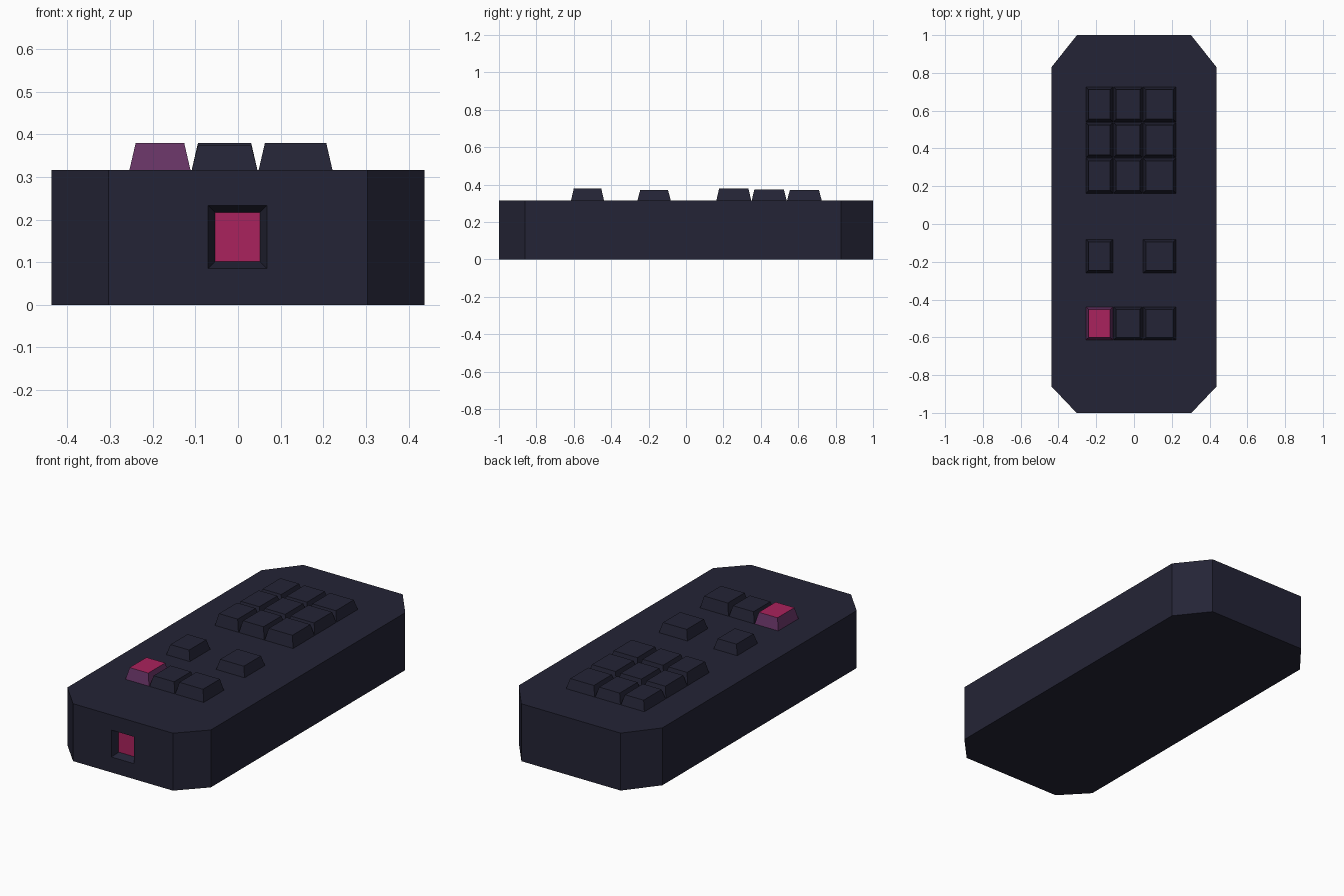
import bpy, bmesh

if "Cube" in bpy.data.objects:
    bpy.data.objects.remove(bpy.data.objects["Cube"])


def material(name, rgb):
    m = bpy.data.materials.new(name)
    m.diffuse_color = (*rgb, 1)
    m.use_nodes = True
    m.node_tree.nodes["Principled BSDF"].inputs["Base Color"].default_value = m.diffuse_color
    return m


NAVY = material("dark navy", (0.0176, 0.0176, 0.0365))
PINK = material("crimson pink", (0.40, 0.0160, 0.109))
PURPLE = material("dull purple", (0.135, 0.034, 0.130))


def finish(bm, name, mats):
    bmesh.ops.recalc_face_normals(bm, faces=bm.faces)
    mesh = bpy.data.meshes.new(name)
    bm.to_mesh(mesh)
    bm.free()
    for m in mats:
        mesh.materials.append(m)
    ob = bpy.data.objects.new(name, mesh)
    bpy.context.collection.objects.link(ob)
    return ob


def bridge(bm, a, b):
    n = len(a)
    return [bm.faces.new((a[i], a[(i + 1) % n], b[(i + 1) % n], b[i])) for i in range(n)]


# Body: chamfered slab with a recessed window in the front end
H = 0.316
right = [(0.304, -1), (0.437, -0.86), (0.437, 0.83), (0.302, 1)]
outline = right + [(-x, y) for x, y in reversed(right)]
bm = bmesh.new()
low = [bm.verts.new((x, y, 0)) for x, y in outline]
top = [bm.verts.new((x, y, H)) for x, y in outline]
bm.faces.new(low)
bm.faces.new(top)
walls = bridge(bm, low, top)
bm.faces.remove(walls[-1])          # front wall, rebuilt around the window


def window_loop(x0, x1, z0, z1, y):
    return [bm.verts.new(c) for c in ((x0, y, z0), (x1, y, z0), (x1, y, z1), (x0, y, z1))]


frame = [low[-1], low[0], top[0], top[-1]]
opening = window_loop(-0.07, 0.068, 0.085, 0.233, -1)
inner = window_loop(-0.054, 0.052, 0.101, 0.217, -0.96)
bridge(bm, frame, opening)
bridge(bm, opening, inner)
bm.faces.new(inner).material_index = 1
finish(bm, "remote_body", [NAVY, PINK])


# Keys: tapered blocks on a column / row grid
def key(name, xs, ys, z, mats):
    bm = bmesh.new()
    t = 0.015

    def loop(d, h):
        return [bm.verts.new(c) for c in ((xs[0] + d, ys[0] + d, h), (xs[1] - d, ys[0] + d, h),
                                          (xs[1] - d, ys[1] - d, h), (xs[0] + d, ys[1] - d, h))]
    a, b = loop(0, H - 0.002), loop(t, z)
    bm.faces.new(a)
    bridge(bm, a, b)
    bm.faces.new(b).material_index = len(mats) - 1
    finish(bm, name, mats)


columns = [(-0.255, -0.111), (-0.109, 0.046), (0.048, 0.222)]
rows = [  # y range, height, columns used
    ((-0.615, -0.438), 0.379, (0, 1, 2)),
    ((-0.26, -0.081), 0.37, (0, 2)),
    ((0.162, 0.349), 0.379, (0, 1, 2)),
    ((0.351, 0.538), 0.375, (0, 1, 2)),
    ((0.540, 0.726), 0.37, (0, 1, 2)),
]
for r, (ys, z, used) in enumerate(rows):
    for c in used:
        if r == 0 and c == 0:
            key("power_key", columns[c], ys, z, [PURPLE, PINK])
        else:
            dz = -0.006 if r == 0 and c == 1 else 0
            key(f"key_{r}_{c}", columns[c], ys, z + dz, [NAVY])
